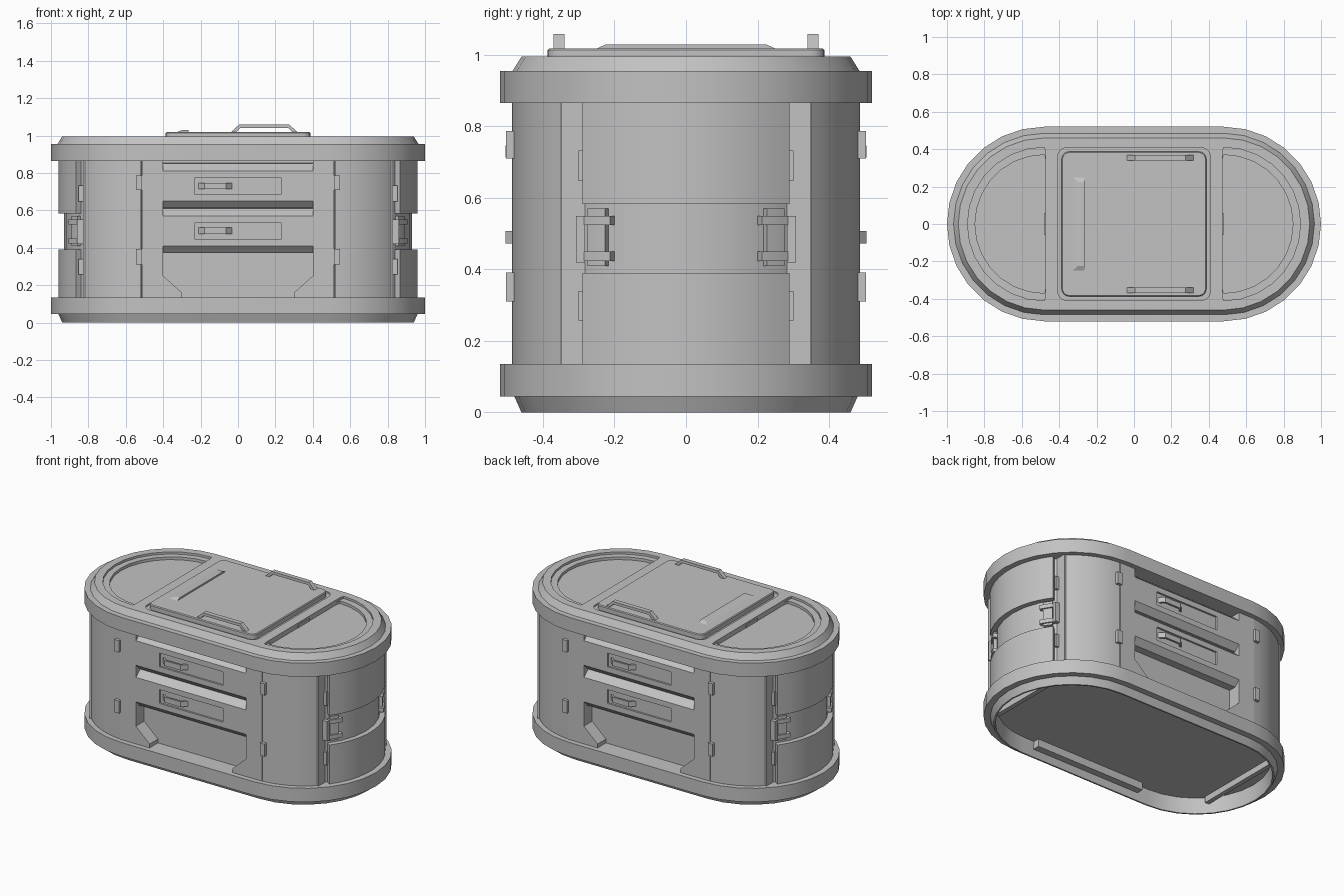
import bpy, bmesh
from math import sin, cos, pi, radians
from mathutils import Matrix

if "Cube" in bpy.data.objects:
    bpy.data.objects.remove(bpy.data.objects["Cube"])

HALF = 0.48      # half length of the straight sides
ARC = 14         # segments per rounded end

grey = bpy.data.materials.new("plain_grey")
grey.use_nodes = True
grey.diffuse_color = (0.54, 0.54, 0.54, 1)
grey.node_tree.nodes["Principled BSDF"].inputs["Base Color"].default_value = grey.diffuse_color

SAME = Matrix.Identity(4)
TURN = Matrix.Rotation(pi, 4, "Z")
FLIP = Matrix.Scale(-1, 4, (1, 0, 0))
ENDS = [SAME, TURN]
CORNERS = [SAME, FLIP, TURN, TURN @ FLIP]
parts = []


def add(name, bm, copies=(SAME,)):
    """Make one object for each placement of the mesh."""
    made = []
    for m in copies:
        b = bm.copy()
        b.transform(m)
        bmesh.ops.recalc_face_normals(b, faces=b.faces)
        mesh = bpy.data.meshes.new(name)
        b.to_mesh(mesh)
        b.free()
        mesh.materials.append(grey)
        ob = bpy.data.objects.new(name, mesh)
        bpy.context.collection.objects.link(ob)
        made.append(ob)
    bm.free()
    parts.extend(made)
    return made


def loft(rings):
    """Skin a stack of equal point rings and cap both ends."""
    bm = bmesh.new()
    loops = [[bm.verts.new(p) for p in ring] for ring in rings]
    n = len(loops[0])
    for a, b in zip(loops, loops[1:]):
        for i in range(n):
            j = (i + 1) % n
            bm.faces.new((a[i], a[j], b[j], b[i]))
    bm.faces.new(loops[0])
    bm.faces.new(loops[-1])
    return bm


def prism(points, lo, hi, axis="z"):
    place = {"x": lambda u, v, w: (w, u, v),
             "y": lambda u, v, w: (u, w, v),
             "z": lambda u, v, w: (u, v, w)}[axis]
    return loft([[place(u, v, w) for u, v in points] for w in (lo, hi)])


def box(x0, x1, y0, y1, z0, z1):
    return prism([(x0, y0), (x1, y0), (x1, y1), (x0, y1)], z0, z1)


def arc(r, a0, a1, n=ARC, cx=HALF, cy=0):
    steps = [radians(a0 + (a1 - a0) * i / n) for i in range(n + 1)]
    return [(cx + r * cos(a), cy + r * sin(a)) for a in steps]


def stadium(profile):
    """Sweep (radius, height) pairs round the long oval footprint."""
    return loft([[(x, y, z) for x, y in arc(r, -90, 90) + arc(r, 90, 270, cx=-HALF)]
                 for r, z in profile])


def curved_panel(r0, r1, a0, a1, z0, z1):
    return prism(arc(r0, a0, a1, 9) + arc(r1, a1, a0, 9), z0, z1)


def rounded_rect(h, r=0.04):
    c = h - r
    pts = []
    for k, (sx, sy) in enumerate([(1, 1), (-1, 1), (-1, -1), (1, -1)]):
        pts += arc(r, 90 * k, 90 * k + 90, 4, sx * c, sy * c)
    return pts


def arch(x0, x1, base, top, slope, t):
    """Outline of a grab handle with slanted legs."""
    d = t if top > base else -t
    return [(x0, base), (x0 + slope, top), (x1 - slope, top), (x1, base),
            (x1 - 1.5 * t, base), (x1 - slope - t / 3, top - d),
            (x0 + slope + t / 3, top - d), (x0 + 1.5 * t, base)]


def cut(ob, bm):
    cutter = add("cutter", bm)[0]
    parts.remove(cutter)
    cutter.hide_render = True
    mod = ob.modifiers.new("cut", "BOOLEAN")
    mod.object = cutter
    mod.solver = "EXACT"
    bpy.context.view_layer.objects.active = ob
    bpy.ops.object.modifier_apply(modifier=mod.name)
    bpy.data.objects.remove(cutter)


# Base ring with a hollow underside and the rails inside it
add("base_ring", stadium([(.44, .10), (.45, 0), (.46, 0), (.48, .045),
                          (.52, .045), (.52, .135), (.44, .135)]))
add("underside_rail", box(-.40, .40, -.45, -.40, .05, .11), ENDS)
add("underside_end_rail", box(.79, .82, -.29, .29, .06, .11), ENDS)

# Inner body with an open bay on each long side
core = add("body_core", stadium([(.45, .13), (.45, .87)]))[0]
for side in (-1, 1):
    cut(core, box(-.40, .40, min(side * .4, side * .6), max(side * .4, side * .6), .1, .9))

# Top ring with two stepped trays and a seat for the lid
top = add("top_ring", stadium([(.44, .865), (.52, .865), (.52, .955),
                               (.485, .955), (.46, .995)]))[0]
for m in ENDS:
    for r, depth in ((.41, .981), (.37, .963)):
        c = r - .03
        tray = prism([(.472, -c), (.479, -r)] + arc(r, -90, 90) + [(.479, r), (.472, c)], depth, 1.1)
        tray.transform(m)
        cut(top, tray)
cut(top, prism(rounded_rect(.408, .05), .985, 1.1))
add("tray_catch", box(.465, .478, -.06, .06, .966, .984), ENDS)

# Lid with its finger grip and two grab handles
lid = prism(rounded_rect(.387), .98, 1.018)
rim = [e for e in lid.edges if all(v.co.z > 1 for v in e.verts)]
bmesh.ops.bevel(lid, geom=rim, offset=.005, segments=1, affect="EDGES")
add("lid", lid)
grip = loft([[(x, y, z) for x, y in ((x0, -h), (x1, -h), (x1, h), (x0, h))]
             for x0, x1, h, z in ((-.335, -.265, .255, 1.015), (-.30, -.265, .225, 1.029))])
add("lid_grip", grip)
for y in (-.355, .355):
    add("lid_handle", prism(arch(-.04, .32, 1.016, 1.058, .045, .018), y - .015, y + .015, "y"))

# Bay columns with angled feet, level with the doors
add("bay_column", prism([(.514, .13), (.30, .13), (.30, .16), (.40, .25), (.40, .87), (.514, .87)],
                        -.487, -.395, "y"), CORNERS)

# Drawers with sunken plates and pull handles
for drop in (0, .24):
    shape = [(-.39, .855), (-.44, .85), (-.485, .81), (-.485, .65), (-.45, .613), (-.39, .613)]
    fronts = add("drawer", prism([(y, z - drop) for y, z in shape], -.40, .40, "x"), ENDS)
    for ob, m in zip(fronts, ENDS):
        slot = box(-.23, .23, -.6, -.473, .685 - drop, .775 - drop)
        slot.transform(m)
        cut(ob, slot)
    add("drawer_handle", prism(arch(-.215, -.03, -.47, -.505, .035, .012),
                               .713 - drop, .747 - drop), ENDS)

# Curved doors, recessed flat posts and stacked end panels
add("corner_door", curved_panel(.44, .486, -85.5, -45.2, .13, .87), CORNERS)
add("end_post", box(.74, .83, -.35, -.27, .13, .87), CORNERS)
for name, z0, z1 in (("lower_end_panel", .13, .39), ("upper_end_panel", .583, .87)):
    add(name, curved_panel(.43, .482, -37, 37, z0, z1), ENDS)

# Hinges on the doors and on the edges of the end panels
for z0, z1 in ((.71, .787), (.31, .392)):
    add("door_hinge", box(.512, .545, -.503, -.46, z0, z1), CORNERS)
for z0, z1 in ((.647, .733), (.257, .34)):
    add("end_hinge", box(.81, .852, -.30, -.285, z0, z1), CORNERS)

# Latches in the band between the end panels
add("latch_body", curved_panel(.44, .468, -36, -29, .41, .57), CORNERS)
add("latch_plate", box(.81, .862, -.308, -.283, .42, .55), CORNERS)
for z in (.437, .537):
    add("latch_clip", curved_panel(.44, .477, -37, -26.5, z - .013, z + .013), CORNERS)

# Smooth the curved walls, keep edges crisp
bpy.ops.object.select_all(action="DESELECT")
for ob in parts:
    ob.select_set(True)
bpy.context.view_layer.objects.active = parts[0]
bpy.ops.object.shade_smooth_by_angle(angle=radians(25))
